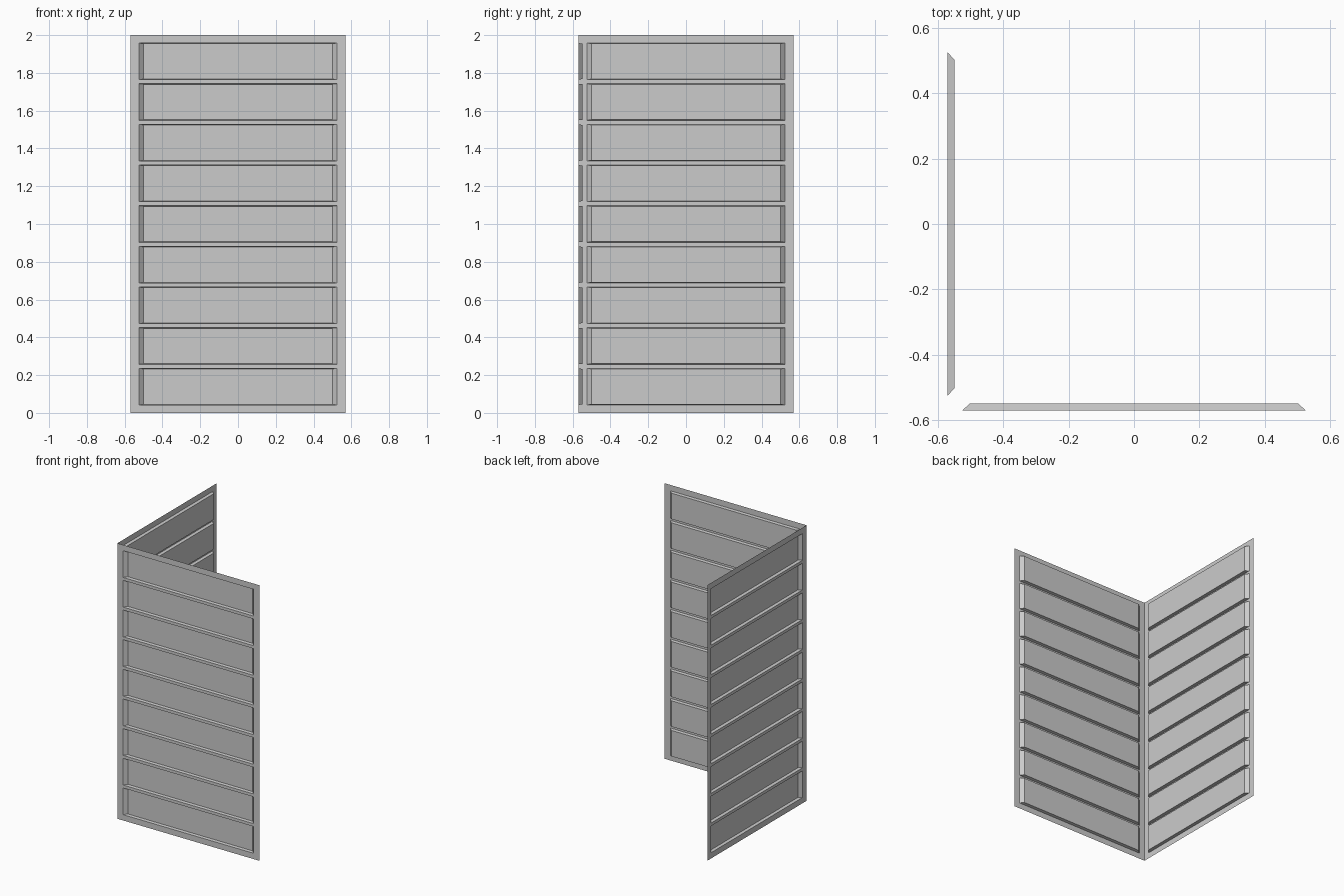
import bpy, bmesh, math
from mathutils import Matrix

if "Cube" in bpy.data.objects:
    bpy.data.objects.remove(bpy.data.objects["Cube"])

HALF, HEIGHT = 0.57, 2.0         # panel half width and height
SIDE, END = 0.045, 0.042         # frame margins
ROWS, BAR = 9, 0.0215            # recess count and rail height
DEPTH = 0.022                    # recess depth
SLOPE_X, SLOPE_Z = 0.024, 0.003  # taper of the recess walls


def build_panel(name, angle):
    # Sheet grid: side stiles, rails and recess cells, facing -y
    bm = bmesh.new()
    xs = [-HALF, -HALF + SIDE, HALF - SIDE, HALF]
    pocket = (HEIGHT - 2 * END - (ROWS - 1) * BAR) / ROWS
    zs = [0.0]
    for i in range(ROWS):
        z = END + i * (pocket + BAR)
        zs += [z, z + pocket]
    zs.append(HEIGHT)
    grid = [[bm.verts.new((x, -HALF, z)) for x in xs] for z in zs]
    cells = []
    for r in range(len(zs) - 1):
        for c in range(3):
            f = bm.faces.new((grid[r][c], grid[r][c + 1],
                              grid[r + 1][c + 1], grid[r + 1][c]))
            if c == 1 and r % 2 == 1:
                cells.append(f)

    # Push each cell inward with tapered walls
    for f in cells:
        mid = f.calc_center_median()
        inner = bmesh.ops.extrude_discrete_faces(bm, faces=[f])["faces"][0]
        for v in inner.verts:
            v.co.x -= math.copysign(SLOPE_X, v.co.x - mid.x)
            v.co.z -= math.copysign(SLOPE_Z, v.co.z - mid.z)
            v.co.y += DEPTH

    # Merge coplanar frame pieces' inner edges
    bmesh.ops.dissolve_limit(bm, angle_limit=0.01, verts=bm.verts[:], edges=bm.edges[:])
    bmesh.ops.transform(bm, matrix=Matrix.Rotation(angle, 4, 'Z'), verts=bm.verts[:])
    mesh = bpy.data.meshes.new(name)
    bm.to_mesh(mesh)
    bm.free()
    obj = bpy.data.objects.new(name, mesh)
    bpy.context.collection.objects.link(obj)
    return obj


# Two panels meeting at the front left corner
build_panel("front_panel", 0.0)
build_panel("left_panel", -math.pi / 2)
